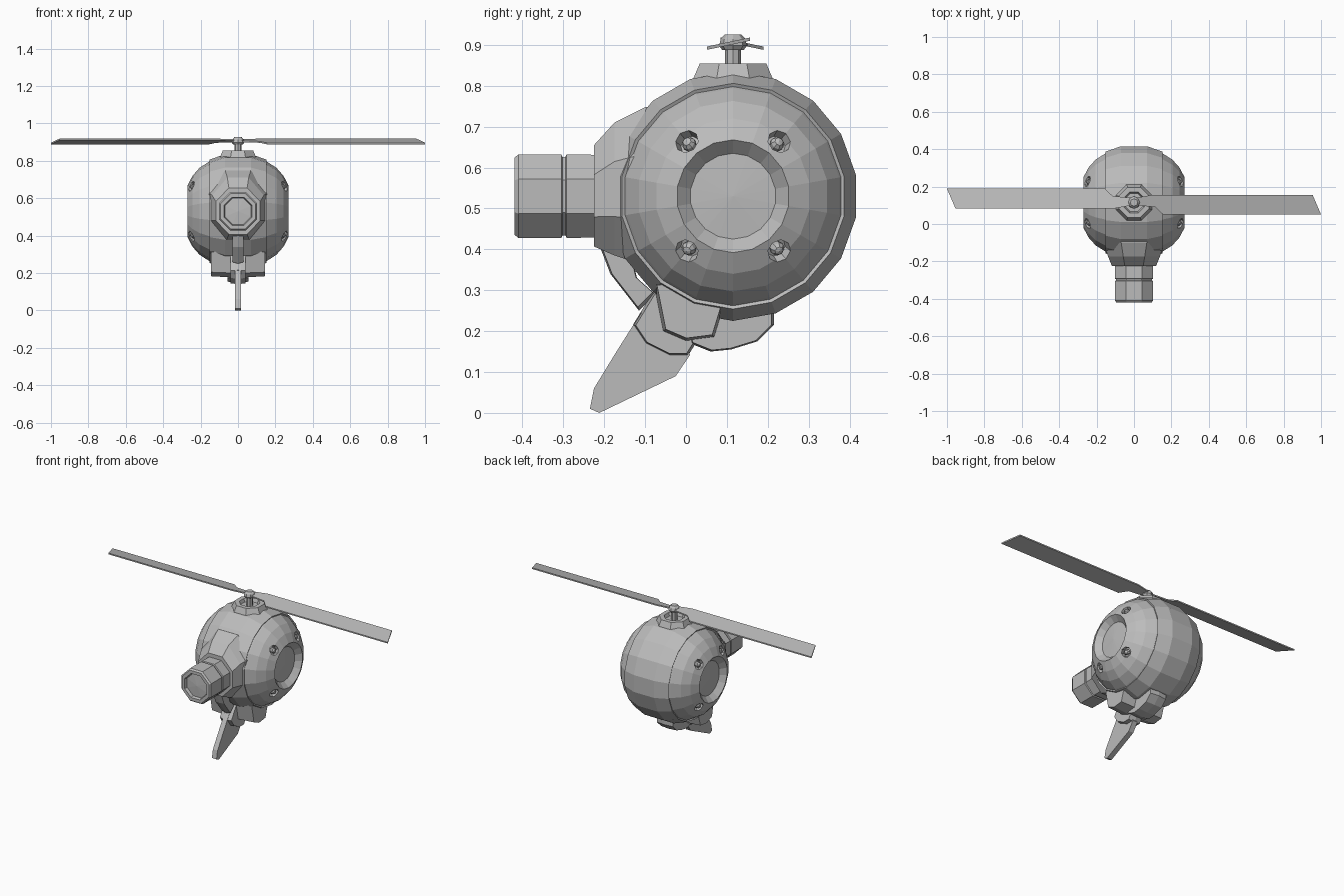
import bpy, bmesh, math
from mathutils import Vector, Matrix

if "Cube" in bpy.data.objects:
    bpy.data.objects.remove(bpy.data.objects["Cube"])

grey = bpy.data.materials.new("plain grey")
grey.diffuse_color = (0.5, 0.5, 0.5, 1)
grey.use_nodes = True
grey.node_tree.nodes["Principled BSDF"].inputs["Base Color"].default_value = grey.diffuse_color
CY, CZ = 0.115, 0.53          # body centre in y and z


def finish(name, bm):
    bmesh.ops.remove_doubles(bm, verts=bm.verts, dist=1e-5)
    bmesh.ops.recalc_face_normals(bm, faces=bm.faces)
    me = bpy.data.meshes.new(name)
    bm.to_mesh(me)
    bm.free()
    me.materials.append(grey)
    ob = bpy.data.objects.new(name, me)
    bpy.context.collection.objects.link(ob)
    return ob


def skin(name, rings, cap=True):
    """Join rings of equal point count, closing both ends."""
    bm = bmesh.new()
    vs = [[bm.verts.new(p) for p in r] for r in rings]
    n = len(vs[0])
    for a, b in zip(vs, vs[1:]):
        for i in range(n):
            j = (i + 1) % n
            bm.faces.new((a[i], a[j], b[j], b[i]))
    if cap:
        bm.faces.new(vs[0][::-1])
        bm.faces.new(vs[-1])
    return finish(name, bm)


def lathe(name, profile, n, axis, centre, turn=0.0):
    """Revolve (position along axis, radius); zero radius makes a closed pole."""
    rings = []
    for t, r in profile:
        ring = []
        for i in range(n):
            a = turn + 2 * math.pi * i / n
            c, s = r * math.cos(a), r * math.sin(a)
            p = {"x": (t, c, s), "y": (c, t, s), "z": (c, s, t)}[axis]
            ring.append(Vector(p) + Vector(centre))
        rings.append(ring)
    return skin(name, rings, cap=False)


def slab(name, pts, x0, x1, inset=1.0):
    """Side outline (y, z) extruded in x; the x1 end is scaled by inset."""
    my = sum(p[0] for p in pts) / len(pts)
    mz = sum(p[1] for p in pts) / len(pts)
    a = [(x0, y, z) for y, z in pts]
    b = [(x1, my + (y - my) * inset, mz + (z - mz) * inset) for y, z in pts]
    return skin(name, [a, b])


# round body with side seams and sunken side dishes
half = [(0.0, 0.307), (0.07, 0.305), (0.153, 0.276), (0.149, 0.268), (0.158, 0.263),
        (0.205, 0.233), (0.243, 0.19), (0.27, 0.138), (0.238, 0.105), (0.245, 0.0)]
profile = [(-x, r) for x, r in half[:0:-1]] + half[1:]
body = lathe("body", profile, 18, "x", (0, CY, CZ), math.radians(10))

# round bolt sockets cut into both sides, with bolts inside
cut = bmesh.new()
for sx in (-1, 1):
    for sy in (-1, 1):
        for sz in (-1, 1):
            normal = Vector((sx * 0.84, sy * 0.35, sz * 0.41)).normalized()
            spot = Vector((sx * 0.251, CY + sy * 0.114, CZ + sz * 0.135))
            rot = normal.to_track_quat("Z", "Y").to_matrix().to_4x4()
            bmesh.ops.create_cone(cut, cap_ends=True, segments=8, radius1=0.026,
                                  radius2=0.034, depth=0.06,
                                  matrix=Matrix.Translation(spot) @ rot)
            bolt = bmesh.new()
            bmesh.ops.create_uvsphere(bolt, u_segments=8, v_segments=5, radius=0.018,
                                      matrix=Matrix.Translation(spot - normal * 0.018) @ rot)
            finish("bolt", bolt)
cutter = finish("socket_cutter", cut)
cutter.hide_render = True
cutter.hide_viewport = True
mod = body.modifiers.new("sockets", "BOOLEAN")
mod.operation, mod.solver, mod.object = "DIFFERENCE", "EXACT", cutter

# eight-sided snout with a seam and recessed lens
k = 1 / math.cos(math.pi / 8)
snout = [(-0.10, 0), (-0.10, 0.1), (-0.292, 0.102), (-0.295, 0.096), (-0.302, 0.096),
         (-0.305, 0.102), (-0.41, 0.102), (-0.42, 0.094), (-0.42, 0.075),
         (-0.402, 0.07), (-0.407, 0)]
lathe("snout", [(t, r * k) for t, r in snout], 8, "y", (0, 0, CZ), math.pi / 8)

# flared collar behind the snout, taller at the brow
rings = []
for y, rx, top, low in ((-0.225, 0.118, 0.655, 0.407), (-0.175, 0.138, 0.71, 0.385),
                        (-0.10, 0.165, 0.748, 0.36), (0.0, 0.16, 0.74, 0.36)):
    m, h = (top + low) / 2, (top - low) / 2
    rings.append([(rx * k * math.cos(a), y, m + h * k * math.sin(a))
                  for a in (math.pi / 8 + i * math.pi / 4 for i in range(8))])
skin("collar", rings)

# raised cap with a sunken centre, rotor mast and hub
lathe("rotor_cap", [(0.76, 0), (0.76, 0.115), (0.82, 0.104), (0.855, 0.088),
                    (0.855, 0.06), (0.835, 0.052), (0.835, 0)],
      8, "z", (0, CY, 0), math.pi / 8)
lathe("mast", [(0.80, 0), (0.80, 0.019), (0.888, 0.019), (0.888, 0)], 8, "z", (0, CY, 0))
lathe("hub", [(0.887, 0), (0.887, 0.026), (0.898, 0.034), (0.915, 0.03),
              (0.926, 0.02), (0.926, 0)], 8, "z", (0, CY, 0))

# two pitched rotor blades
outline = [(0.0, -0.018), (0.0, 0.018), (0.1, 0.036), (0.955, 0.036),
           (1.0, -0.069), (0.155, -0.069), (0.115, -0.03)]
for s in (1, -1):
    tops = [(s * x, 0.12 + s * y, 0.896 + (y + 0.069) * 0.21) for x, y in outline]
    skin("rotor_blade", [[(x, y, z - 0.008) for x, y, z in tops], tops])

# tail fin and the thicker holder above it
slab("fin", [(-0.235, 0.01), (-0.212, 0.0), (-0.025, 0.09), (0.01, 0.142),
             (-0.03, 0.25), (-0.11, 0.245), (-0.17, 0.15), (-0.225, 0.06)], -0.016, 0.016)
holder = [(-0.13, 0.215), (-0.075, 0.305), (0.03, 0.29), (0.03, 0.18),
          (0.005, 0.14), (-0.04, 0.14), (-0.1, 0.17)]
strap = [(-0.212, 0.41), (-0.185, 0.34), (-0.115, 0.25), (-0.075, 0.29),
         (-0.12, 0.33), (-0.14, 0.41)]
keel = [(0.0, 0.27), (0.01, 0.17), (0.06, 0.15), (0.11, 0.155), (0.175, 0.175),
        (0.215, 0.215), (0.215, 0.26), (0.1, 0.28)]
block = [(-0.08, 0.32), (-0.056, 0.2), (0.0, 0.176), (0.07, 0.185), (0.093, 0.26), (0.04, 0.33)]
for s in (1, -1):
    slab("fin_holder", holder, 0, s * 0.04, 0.92)
    slab("front_strap", strap, 0, s * 0.03, 0.9)
    slab("belly_keel", keel, 0, s * 0.055, 0.94)
    slab("side_block", block, s * 0.03, s * 0.145, 0.9)
